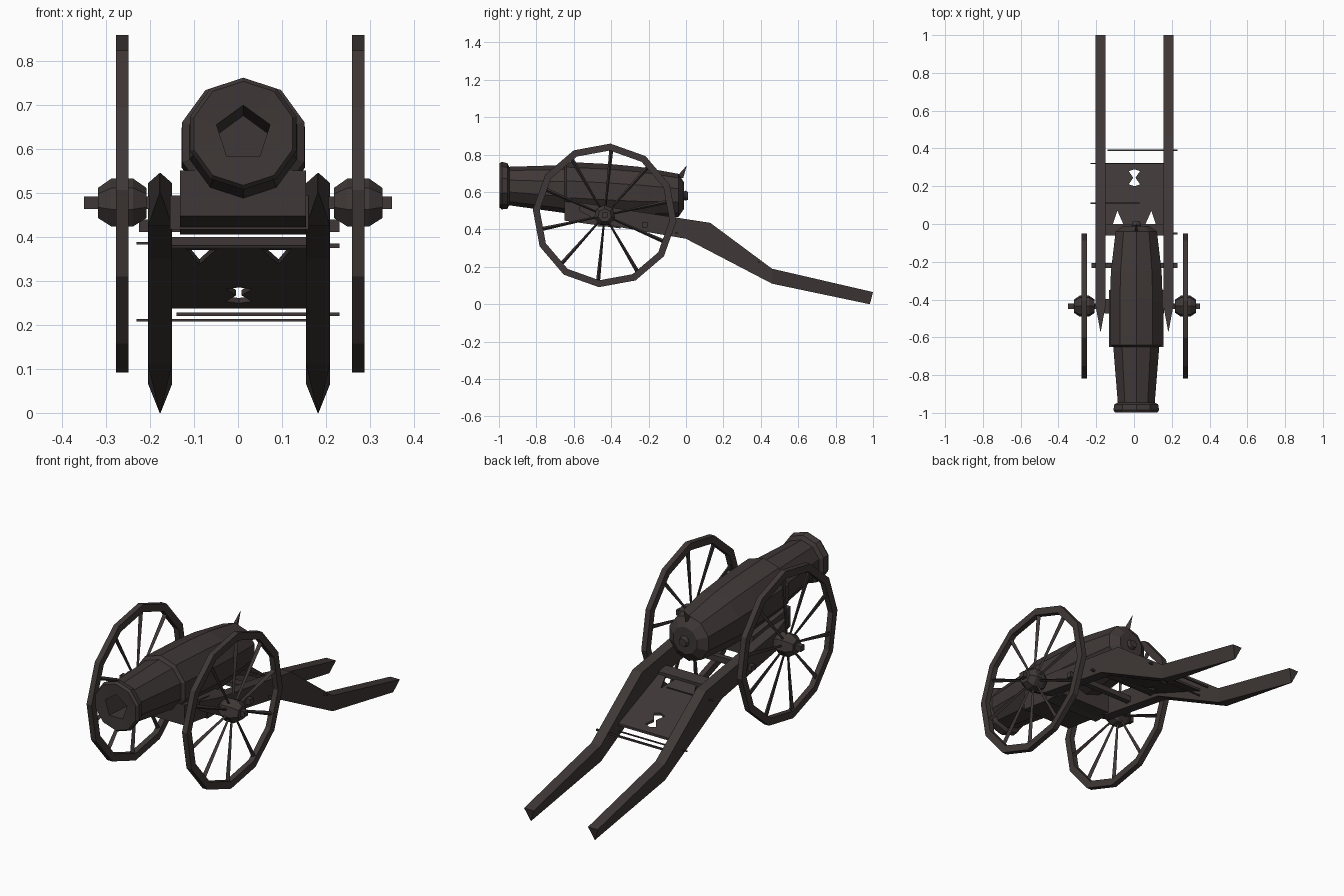
import bpy, bmesh, math
from mathutils import Vector

if "Cube" in bpy.data.objects:
    bpy.data.objects.remove(bpy.data.objects["Cube"])

mat = bpy.data.materials.new("dark brown iron")
mat.diffuse_color = (0.050, 0.039, 0.038, 1)
mat.use_nodes = True
mat.node_tree.nodes["Principled BSDF"].inputs["Base Color"].default_value = mat.diffuse_color


def finish(name, bm):
    bmesh.ops.recalc_face_normals(bm, faces=bm.faces)
    me = bpy.data.meshes.new(name)
    bm.to_mesh(me)
    bm.free()
    me.materials.append(mat)
    ob = bpy.data.objects.new(name, me)
    bpy.context.collection.objects.link(ob)
    return ob


def loft(name, rings, caps=True, closed=False):
    """Skin a list of equal-length point rings."""
    bm = bmesh.new()
    vs = [[bm.verts.new(p) for p in r] for r in rings]
    n = len(rings[0])
    pairs = list(zip(vs, vs[1:])) + ([(vs[-1], vs[0])] if closed else [])
    for a, b in pairs:
        for i in range(n):
            j = (i + 1) % n
            bm.faces.new((a[i], a[j], b[j], b[i]))
    if caps and not closed:
        bm.faces.new(vs[0])
        bm.faces.new(vs[-1])
    bmesh.ops.remove_doubles(bm, verts=bm.verts, dist=0.0005)
    return finish(name, bm)


def x_ring(x, r, n, cy, cz, turn=0.0):
    return [(x, cy + r * math.sin(turn + 2 * math.pi * i / n),
             cz + r * math.cos(turn + 2 * math.pi * i / n)) for i in range(n)]


def bar(name, x0, x1, y, z, r, n=4):
    return loft(name, [x_ring(x, r, n, y, z, math.pi / n) for x in (x0, x1)])


def slab(name, x0, x1, side):
    """Extrude a (y, z) side profile between two x values."""
    return loft(name, [[(x, y, z) for y, z in side] for x in (x0, x1)])


# Barrel: tilted axis, ten sides, pentagonal bore
def b_ring(y, r, pentagon=False):
    out = []
    for i in range(10):
        a = 2 * math.pi * i / 10
        k = r * (math.cos(math.pi / 5) if pentagon and i % 2 else 1)
        out.append((0.012 + k * math.sin(a), y, 0.635 - 0.055 * (y + 1) + k * math.cos(a)))
    return out


profile = [(-0.985, 0.127), (-0.955, 0.122), (-0.945, 0.103), (-0.65, 0.128), (-0.64, 0.146),
           (-0.40, 0.147), (-0.25, 0.141), (-0.04, 0.115), (-0.01, 0.07)]
loft("barrel", [b_ring(-0.6, 0.062, True), b_ring(-0.995, 0.064, True), b_ring(-0.998, 0.118)]
     + [b_ring(y, r) for y, r in profile])
loft("breech_knob", [b_ring(y, r) for y, r in ((-0.02, 0.015), (-0.005, 0.027), (0.012, 0.02))])

# Fuse spike on top of the breech
loft("fuse", [[(0.012 + dx, -0.035 + dy, 0.675) for dx, dy in ((-.012, -.02), (.012, -.02), (0, .02))],
              [(0.012 + dx, 0.003 + dy, 0.74) for dx, dy in ((-.001, -.001), (.001, -.001), (0, .001))]])

# Trail cheeks: pointed nose at the front, wedge at the tail
for side, cx in (("left", -0.177), ("right", 0.182)):
    rings = []
    for yt, zt, wt, yb, zb, wb in ((-0.57, 0.545, 0.001, -0.57, 0.50, 0.001),
                                   (-0.43, 0.522, 0.027, -0.43, 0.425, 0.027),
                                   (0.13, 0.435, 0.027, 0.0, 0.35, 0.027),
                                   (0.46, 0.19, 0.027, 0.46, 0.11, 0.027),
                                   (1.0, 0.065, 0.027, 0.983, 0.0, 0.001)):
        rings.append([(cx - wt, yt, zt), (cx + wt, yt, zt), (cx + wb, yb, zb), (cx - wb, yb, zb)])
    loft(side + "_cheek", rings)

# Bed under the barrel and rear transom
slab("barrel_bed", -0.132, 0.155, [(-0.65, 0.55), (-0.65, 0.447), (-0.35, 0.405), (-0.35, 0.51)])
slab("rear_transom", -0.152, 0.157, [(-0.06, 0.40), (-0.06, 0.38), (0.0, 0.37), (0.0, 0.39)])

# Sloping floor plate between the trails, with a cut-out
half = [(.153, .32), (0, .32), (0, .29), (.03, .28), (.006, .245), (.03, .21), (0, .2), (0, -.02),
        (.05, -.02), (.09, .07), (.12, -.02), (.153, -.02)]
for name, s in (("floor_plate_right", 1), ("floor_plate_left", -1)):
    loft(name, [[(0.002 + s * x, y, 0.385 - 0.40 * (y + 0.02) + d) for x, y in half] for d in (0, -0.012)])

# Axle, trunnion and tie rods
bar("axle", -0.35, 0.35, -0.435, 0.477, 0.02)
bar("axle_beam", -0.155, 0.16, -0.435, 0.455, 0.055)
bar("cross_bolt", -0.225, 0.23, -0.22, 0.425, 0.02)
bar("tie_rod_front", -0.16, 0.23, -0.05, 0.38, 0.007)
bar("tie_rod_middle", -0.23, 0.03, 0.11, 0.385, 0.004)
bar("tie_rod_plate", -0.23, 0.16, 0.32, 0.21, 0.004)
bar("tie_rod_rear", -0.14, 0.23, 0.39, 0.224, 0.006)

# Wheels: twelve-sided rims, tapered spokes, faceted hubs
CY, CZ, SPOKES = -0.435, 0.475, 10
for side, cx, s in (("left", -0.263, -1), ("right", 0.273, 1)):
    loft(side + "_wheel_rim", [x_ring(cx + dx, r, 12, CY, CZ, 0.08) for dx, r in
                               ((-.014, .385), (.014, .385), (.014, .348), (-.014, .348))], closed=True)
    loft(side + "_hub", [x_ring(cx + s * dx, r, 7, CY, CZ) for dx, r in
                         ((-.055, .036), (-.025, .057), (.025, .057), (.055, .036))])
    for k in range(SPOKES):
        a = 2 * math.pi * k / SPOKES + 0.1
        d = Vector((0, math.sin(a), math.cos(a)))
        t = Vector((0, math.cos(a), -math.sin(a)))
        c = Vector((cx, CY, CZ))
        rings = []
        for r, w in ((0.04, 0.005), (0.36, 0.011)):
            rings.append([c + d * r + t * w * u + Vector((w * v, 0, 0))
                          for u, v in ((-1, -.6), (1, -.6), (0, .9))])
        loft(f"{side}_spoke_{k + 1}", rings)
